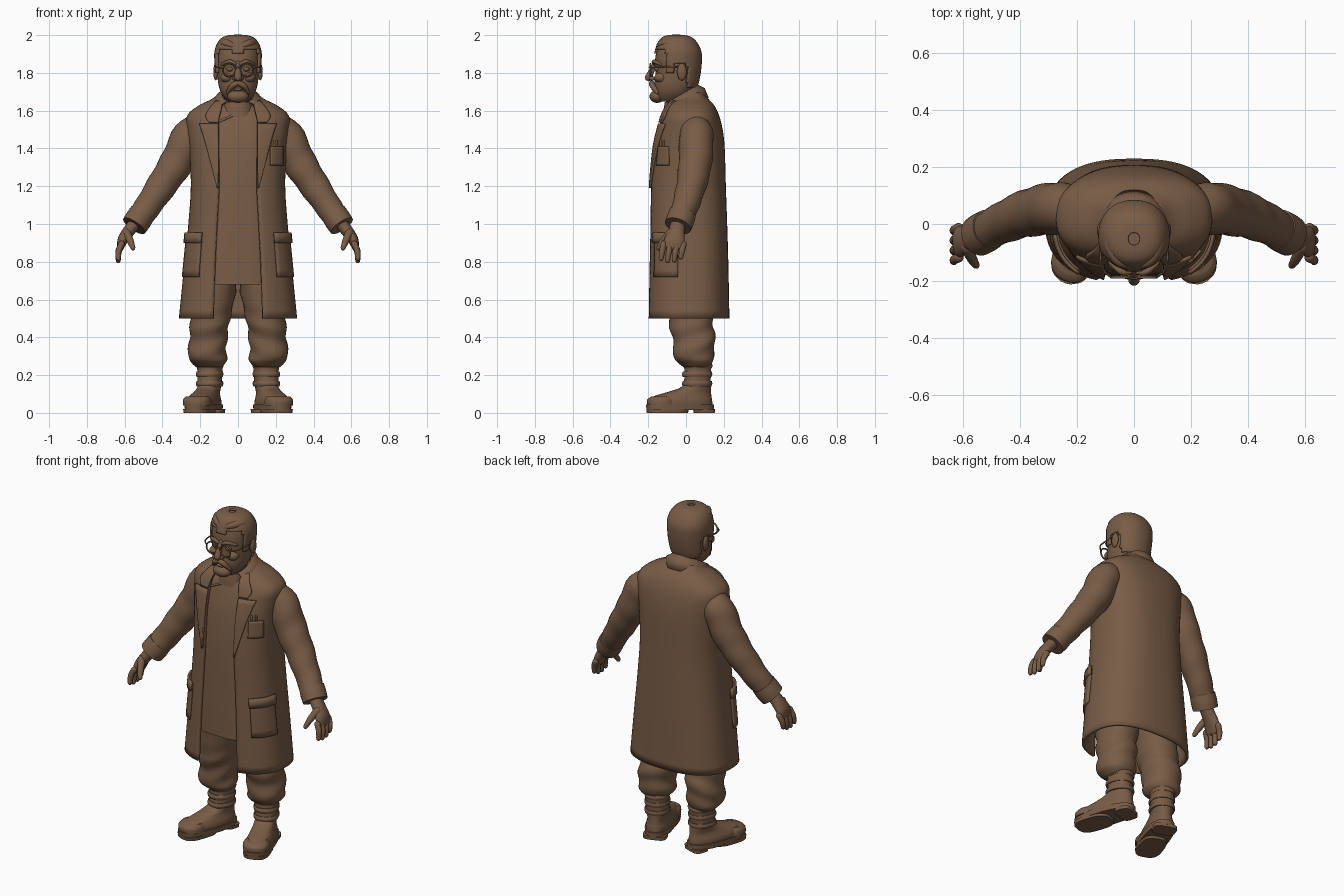
import bpy, bmesh, math
from mathutils import Vector, Matrix

if "Cube" in bpy.data.objects:
    bpy.data.objects.remove(bpy.data.objects["Cube"])

brown = bpy.data.materials.new("warm brown")
brown.diffuse_color = (0.19, 0.108, 0.062, 1)
brown.use_nodes = True
brown.node_tree.nodes["Principled BSDF"].inputs["Base Color"].default_value = brown.diffuse_color


def make(name, verts, faces, mirror=False, solid=0.0, angle=45):
    me = bpy.data.meshes.new(name)
    me.from_pydata([tuple(v) for v in verts], [], faces)
    bm = bmesh.new()
    bm.from_mesh(me)
    bmesh.ops.delete(bm, geom=[v for v in bm.verts if not v.link_faces], context='VERTS')
    bmesh.ops.recalc_face_normals(bm, faces=bm.faces)
    bm.to_mesh(me)
    bm.free()
    me.materials.append(brown)
    me.shade_smooth()
    me.set_sharp_from_angle(angle=math.radians(angle))
    ob = bpy.data.objects.new(name, me)
    bpy.context.collection.objects.link(ob)
    if solid:
        m = ob.modifiers.new("thickness", 'SOLIDIFY')
        m.thickness, m.offset = solid, 0
    if mirror:
        ob.modifiers.new("mirror", 'MIRROR').use_mirror_merge = False
    return ob


def grid(name, rows, closed=False, keep=None, **kw):
    n = len(rows[0])
    verts = [Vector(p) for r in rows for p in r]
    faces = []
    for i in range(len(rows) - 1):
        for j in range(n if closed else n - 1):
            k = (j + 1) % n
            f = (i * n + j, i * n + k, (i + 1) * n + k, (i + 1) * n + j)
            if keep is None or keep(sum((verts[v] for v in f), Vector()) / 4):
                faces.append(f)
    if closed and keep is None:
        faces += [tuple(range(n)), tuple(range(len(verts) - n, len(verts)))]
    return make(name, verts, faces, **kw)


def spline(rows, k=4):
    out = []
    for i in range(len(rows) - 1):
        quad = zip(rows[max(i - 1, 0)], rows[i], rows[i + 1], rows[min(i + 2, len(rows) - 1)])
        quad = list(quad)
        for s in range(k):
            u = s / k
            out.append([b + .5 * u * (c - a + u * (2 * a - 5 * b + 4 * c - d + u * (3 * (b - c) + d - a)))
                        for a, b, c, d in quad])
    return out + [list(rows[-1])]


def sp(v, e):
    return math.copysign(abs(v) ** e, v)


def point(row, t, n=2.5, cx=0.0, off=0.0):
    # row: height, half width, front y, back y; t = 0 faces front
    z, a, f, b = row[:4]
    return Vector((cx + (a + off) * sp(math.sin(t), 2 / n),
                   (f + b) / 2 - ((b - f) / 2 + off) * sp(math.cos(t), 2 / n), z))


def loft(name, rows, n=2.2, k=4, seg=40, fold=0.0, xf=None, keep=None, **kw):
    rings = []
    for r in (spline(rows, k) if k else rows):
        ring = []
        for j in range(seg):
            t = 2 * math.pi * j / seg
            o = fold * math.sin(55 * r[0] + 2.5 * math.sin(t + 1)) if fold else 0
            p = point(r, t, n, r[4] if len(r) > 4 else 0, o)
            ring.append(xf @ p if xf else p)
        rings.append(ring)
    return grid(name, rings, True, keep, **kw)


def tube(name, pts, k=5, seg=14, fold=0.0, ends=True, **kw):
    # pts: x, y, z, radius across, radius along y
    pts = spline([p if len(p) == 5 else (*p, p[3]) for p in pts], k)
    if ends:
        for _ in range(2):
            d = (Vector(pts[-1][:3]) - Vector(pts[-2][:3])).normalized()
            e, r = pts[-1], pts[-1][3]
            for s, q in ((.55, .8), (.9, .4)):
                pts.append([*(Vector(e[:3]) + d * r * s), e[3] * q, e[4] * q])
            pts.reverse()
    c = [Vector(p[:3]) for p in pts]
    d = c[-1] - c[0]
    ref = Vector((0, 0, 1)) if abs(d.y) > .75 * d.length and d.length > .01 else Vector((0, 1, 0))
    rings = []
    for i, p in enumerate(pts):
        t = (c[min(i + 1, len(c) - 1)] - c[max(i - 1, 0)]).normalized()
        b = (ref - t * ref.dot(t)).normalized()
        a = t.cross(b)
        ring = []
        for j in range(seg):
            w = 2 * math.pi * j / seg
            g = 1 + fold * math.sin(i * 1.3 + 2 * math.sin(w))
            ring.append(c[i] + a * math.cos(w) * p[3] * g + b * math.sin(w) * p[4] * g)
        rings.append(ring)
    return grid(name, rings, True, **kw)


def ball(name, loc, size, **kw):
    x, y, z = loc
    rows = [[Vector((x + size[0] * math.sin(u) * math.cos(w), y + size[1] * math.sin(u) * math.sin(w),
                     z + size[2] * math.cos(u))) for w in [math.pi * j / 10 for j in range(20)]]
            for u in [.05 + (math.pi - .1) * i / 12 for i in range(13)]]
    return grid(name, rows, True, **kw)


# Long open coat: height, half width, front, back, half opening
coat = spline([(.50, .305, -.20, .222, .13), (.80, .275, -.195, .216, .12), (1.0, .255, -.19, .21, .11),
               (1.2, .242, -.185, .203, .10), (1.4, .25, -.165, .197, .102), (1.5, .262, -.142, .186, .102),
               (1.57, .262, -.12, .168, .10), (1.62, .205, -.095, .145, .088), (1.655, .135, -.055, .115, .075),
               (1.69, .09, .0, .085, .07)], 5)


def arc(r, x):
    return math.asin(min(1, x / r[1]) ** 1.25)


def at(rows, z):
    for p, q in zip(rows, rows[1:]):
        if z <= q[0]:
            u = (z - p[0]) / (q[0] - p[0])
            return [a + (b - a) * u for a, b in zip(p, q)]
    return rows[-1]


rings = []
for r in coat:
    t0 = arc(r, r[4])
    rings.append([point(r, t0 + (2 * math.pi - 2 * t0) * j / 60) for j in range(61)])
grid("coat", rings, solid=.016)


def patch(name, rows, off, by_x=True, thick=.012, mirror=True):
    # plate following the coat: rows of height, start, end
    pts = []
    for z, s, e in spline(rows, 3) if by_x else rows:
        r = at(coat, z)
        lim = [s + (e - s) * j / 8 for j in range(9)]
        pts.append([point(r, arc(r, v) if by_x else v, off=off) for v in lim])
    return grid(name, pts, mirror=mirror, solid=thick)


# Lapels, collar and pockets
patch("lapel", [(1.19, .098, .103), (1.30, .097, .13), (1.42, .097, .16), (1.53, .098, .192)], .015)
patch("collar_leaf", [(1.537, .098, .145), (1.57, .092, .162), (1.61, .082, .14), (1.65, .075, .105)], .015)
side_pocket = [(.72 + .22 * i / 6, .7, 1.4) for i in range(7)]
patch("side_pocket", side_pocket, .012, False)
patch("pocket_flap", [(.90, .67, 1.43), (.925, .67, 1.43), (.955, .67, 1.43)], .021, False)
patch("chest_pocket", [(1.31, .165, .225), (1.36, .165, .225), (1.41, .165, .225)], .011, mirror=False)
for x in (.185, .205):
    y = point(at(coat, 1.41), arc(at(coat, 1.41), x), off=.014).y
    tube("pen", [(x, y, 1.36, .006), (x, y, 1.44, .006)], mirror=False)
collar = []
for rx, ry, cy, z, dz in ((.13, .125, -.01, 1.635, .03), (.112, .11, -.015, 1.67, .045), (.087, .087, -.022, 1.682, .05),
                          (.08, .08, -.022, 1.665, .045)):
    ang = [-2.35 + 4.7 * j / 40 for j in range(41)]
    collar.append([(rx * math.sin(a), cy + ry * math.cos(a), z + dz * math.cos(a)) for a in ang])
grid("coat_collar", collar, solid=.012)

# Wrapped tunic with its overlap seam and stand collar
tunic = [(.68, .25, -.187, .18), (.9, .235, -.186, .18), (1.2, .215, -.178, .175), (1.4, .22, -.158, .17),
         (1.5, .225, -.136, .155), (1.57, .19, -.115, .13), (1.61, .12, -.098, .08), (1.63, .085, -.09, .05)]
loft("tunic", tunic, n=2.5)
seam = []
for x, z in ((-.11, 1.535), (-.06, 1.56), (0, 1.585), (.05, 1.605)):
    r = at(tunic, z)
    q = point(r, math.copysign(arc(r, abs(x)), x))
    seam.append((q.x, q.y, z, .006))
tube("tunic_seam", seam)
loft("stand_collar", [(1.57, .088, -.122, .04), (1.61, .08, -.118, .04), (1.645, .074, -.112, .038)])
loft("neck", [(1.58, .07, -.105, .03), (1.65, .066, -.105, .035), (1.74, .075, -.11, .045)])

# Sleeves and cuffs
tube("sleeve", [(.19, .05, 1.52, .07), (.255, .055, 1.47, .09), (.32, .05, 1.335, .089), (.40, .03, 1.21, .08),
                (.48, -.005, 1.09, .07), (.54, -.037, 1.005, .064)], seg=28, fold=.028, mirror=True, ends=False)
tube("cuff", [(.507, -.018, 1.055, .069, .072), (.528, -.03, 1.022, .071, .074), (.55, -.043, .99, .069, .072)],
     seg=28, mirror=True, ends=False)

# Hands
tube("palm", [(.54, -.04, 1.01, .034, .038), (.58, -.05, .96, .032, .044), (.61, -.06, .915, .028, .055),
              (.622, -.066, .875, .018, .054)], mirror=True)
for j in range(4):
    y = -.118 + .035 * j
    dz = (.01, 0, .002, .018)[j]
    tube("finger", [(.616, y, .895, .017), (.632, y - .008, .85 + dz / 2, .016), (.634, y - .014, .806 + dz, .013)],
         mirror=True)
tube("thumb", [(.59, -.08, .955, .022), (.57, -.122, .91, .018), (.556, -.145, .872, .013)], mirror=True)

# Baggy trousers: height, half width, front, back, centre x
loft("trouser_leg", [(.82, .12, -.11, .15, .115), (.68, .117, -.11, .15, .122), (.5, .105, -.093, .142, .146),
                     (.42, .101, -.078, .152, .155), (.35, .1, -.065, .153, .161), (.29, .102, -.066, .143, .162),
                     (.262, .086, -.042, .137, .157), (.242, .064, -.01, .12, .153)], fold=.005, mirror=True)

# Boots, toes turned outward
turn = Matrix.Translation((.15, .06, 0)) @ Matrix.Rotation(math.radians(19), 4, 'Z')
loft("boot_upper", [(.035, .072, -.27, .082), (.065, .072, -.268, .08), (.09, .064, -.235, .076),
                    (.11, .058, -.165, .074), (.135, .058, -.09, .072), (.17, .062, -.07, .07),
                    (.22, .064, -.068, .072), (.265, .066, -.066, .074)], xf=turn, mirror=True, n=2.3)
loft("boot_sole", [(.014, .076, -.28, .088), (.045, .078, -.284, .089)], n=2.5, k=0, xf=turn, mirror=True)
loft("boot_heel", [(0, .066, -.01, .086), (.02, .068, -.012, .087)], n=3.5, k=0, xf=turn, mirror=True)
loft("boot_tread", [(0, .072, -.275, -.06), (.02, .074, -.278, -.055)], n=3, k=0, xf=turn, mirror=True)
loft("toe_cap", [(.04, .075, -.276, -.12), (.07, .073, -.275, -.13), (.088, .06, -.25, -.15)], xf=turn, mirror=True)
for z in (.155, .205):
    loft("boot_strap", [(z - .014, .067, -.077, .075), (z, .071, -.081, .079), (z + .014, .067, -.075, .076)],
         xf=turn, mirror=True)
loft("boot_cuff", [(.236, .066, -.07, .076), (.25, .071, -.075, .08), (.262, .066, -.07, .076)], xf=turn, mirror=True)

# Head
head = [(1.648, .05, -.15, .0), (1.67, .072, -.16, .02), (1.70, .092, -.165, .035), (1.74, .104, -.167, .055),
        (1.80, .11, -.162, .068), (1.86, .114, -.164, .074), (1.91, .114, -.157, .072), (1.95, .102, -.143, .055),
        (1.975, .08, -.125, .03), (1.988, .05, -.1, .0), (1.992, .015, -.07, -.035)]
loft("head", head)


def hairline(c):
    if c.y < -.105:
        return c.z > 1.925 - (.02 if abs(c.x) < .03 else 0)
    if c.y < -.055:
        return c.z > 1.80
    return c.z > (1.85 if c.y < .005 else 1.725)


# Swept back hair
loft("hair", [(z + (.004 if z > 1.97 else 0), a + .005, f - .004, b + .004) for z, a, f, b in head],
     keep=hairline, solid=.012, seg=56, k=6)
for s in (-1, 1):
    tube("hair_wave", [(.012 * s, -.145, 1.935, .014), (.055 * s, -.128, 1.955, .02),
                       (.085 * s, -.07, 1.955, .022), (.09 * s, 0, 1.935, .016)])

# Face
tube("nose", [(0, -.155, 1.855, .013), (0, -.18, 1.815, .015), (0, -.198, 1.775, .02)])
ball("nostril", (.016, -.178, 1.77), (.013, .018, .011), mirror=True)
ball("cheek", (.058, -.13, 1.775), (.035, .038, .028), mirror=True)
ball("eye", (.043, -.15, 1.82), (.018, .018, .013), mirror=True)
tube("brow", [(.014, -.17, 1.848, .009), (.045, -.168, 1.86, .011), (.085, -.135, 1.845, .007)], mirror=True)
tube("moustache", [(.004, -.182, 1.745, .015), (.032, -.176, 1.73, .015), (.056, -.152, 1.695, .009)], mirror=True)
ball("lower_lip", (0, -.168, 1.712), (.026, .014, .008))
ball("beard", (0, -.153, 1.675), (.056, .04, .034))
ball("ear", (.118, -.022, 1.805), (.013, .025, .045), mirror=True)

# Round spectacles
rim = [(.046 + .034 * math.cos(a), -.188, 1.815 + .034 * math.sin(a), .0045)
       for a in [math.pi * i / 12 for i in range(25)]]
tube("glasses_rim", rim, k=1, seg=8, ends=False, mirror=True)
tube("glasses_bridge", [(-.014, -.188, 1.825, .004), (0, -.194, 1.83, .004), (.014, -.188, 1.825, .004)], seg=8)
tube("glasses_arm", [(.08, -.188, 1.825, .004), (.112, -.155, 1.83, .004), (.119, -.09, 1.832, .004),
                     (.119, -.02, 1.835, .004)], seg=8, mirror=True)
